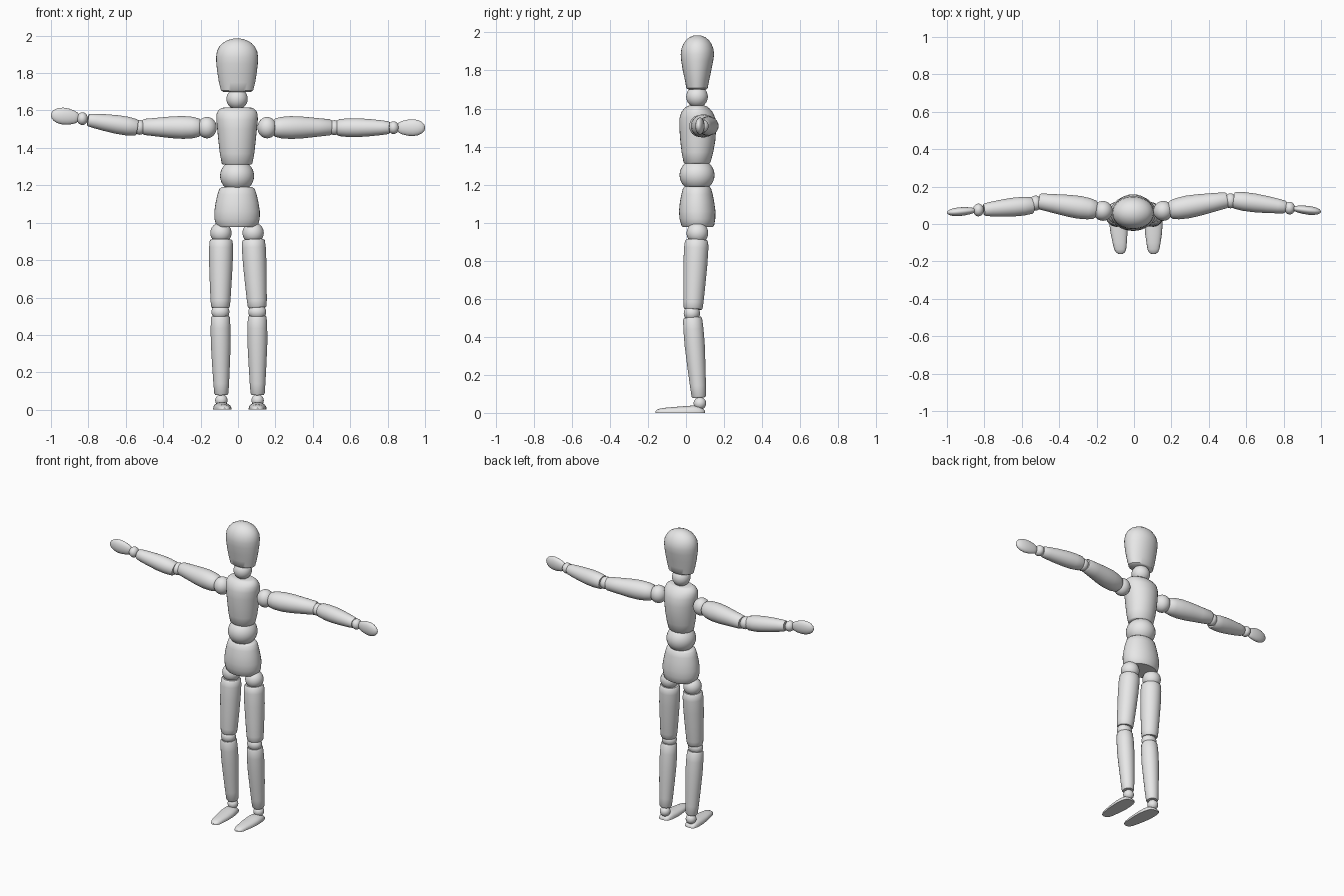
import bpy, bmesh, math
from mathutils import Vector

grey = bpy.data.materials.new("plain_grey")
grey.diffuse_color = (0.8, 0.8, 0.8, 1)
SEG = 32


def finish(bm, name):
    bmesh.ops.recalc_face_normals(bm, faces=bm.faces[:])
    me = bpy.data.meshes.new(name)
    bm.to_mesh(me)
    bm.free()
    me.materials.append(grey)
    ob = bpy.data.objects.new(name, me)
    bpy.context.collection.objects.link(ob)
    bpy.ops.object.select_all(action='DESELECT')
    ob.select_set(True)
    bpy.context.view_layer.objects.active = ob
    bpy.ops.object.shade_smooth_by_angle(angle=math.radians(42))
    return ob


def skin(name, loops):
    """Bridge successive point loops and cap both ends."""
    bm = bmesh.new()
    rings = [[bm.verts.new(p) for p in loop] for loop in loops]
    n = len(rings[0])
    for a, b in zip(rings, rings[1:]):
        for i in range(n):
            j = (i + 1) % n
            bm.faces.new((a[i], a[j], b[j], b[i]))
    bm.faces.new(rings[0])
    bm.faces.new(rings[-1])
    return finish(bm, name)


def trunk(name, cx, rows):
    """Upright elliptical part, rows of (z, half width, half depth, centre y)."""
    angles = [2 * math.pi * i / SEG for i in range(SEG)]
    skin(name, [[(cx + rx * math.cos(t), cy + ry * math.sin(t), z) for t in angles]
                for z, rx, ry, cy in rows])


def limb(name, a, b, rows, flat=1.0):
    """Turned part from a to b, rows of (fraction, radius)."""
    a, b = Vector(a), Vector(b)
    w = (b - a).normalized()
    up = Vector((0, 1, 0)) if abs(w.z) > 0.7 else Vector((0, 0, 1))
    u = (up - w * up.dot(w)).normalized()
    v = w.cross(u)
    angles = [2 * math.pi * i / SEG for i in range(SEG)]
    skin(name, [[a.lerp(b, f) + r * (u * math.cos(t) + v * flat * math.sin(t))
                 for t in angles] for f, r in rows])


def ball(name, c, r):
    bm = bmesh.new()
    bmesh.ops.create_uvsphere(bm, u_segments=SEG, v_segments=16, radius=1)
    bmesh.ops.scale(bm, vec=r if isinstance(r, tuple) else (r, r, r), verts=bm.verts)
    bmesh.ops.translate(bm, vec=c, verts=bm.verts)
    finish(bm, name)


# Head, neck and body
trunk("head", -0.005, [
    (1.70, .074, .047, .058), (1.707, .086, .056, .058), (1.75, .097, .064, .058),
    (1.80, .105, .075, .058), (1.85, .111, .084, .059), (1.885, .112, .088, .06),
    (1.915, .108, .084, .06), (1.94, .096, .074, .06), (1.96, .078, .060, .06),
    (1.975, .052, .041, .06), (1.983, .026, .021, .06), (1.985, .006, .005, .06)])
ball("neck_ball", (-.005, .058, 1.662), .057)
trunk("chest", -0.005, [
    (1.31, .074, .064, .058), (1.317, .082, .071, .058), (1.37, .092, .083, .06),
    (1.43, .099, .092, .062), (1.50, .106, .097, .062), (1.55, .111, .094, .06),
    (1.58, .110, .083, .058), (1.60, .101, .067, .057), (1.612, .086, .052, .057),
    (1.615, .074, .043, .057)])
ball("waist_ball", (-.005, .058, 1.25), (.091, .092, .086))
trunk("pelvis", -0.005, [
    (.977, .104, .080, .062), (.985, .112, .086, .062), (1.02, .121, .094, .06),
    (1.06, .122, .096, .059), (1.11, .114, .090, .058), (1.15, .105, .082, .058),
    (1.18, .095, .074, .058), (1.19, .082, .064, .058)])

# Legs: centre x of hip, knee, ankle and toe for each side
for side, hip, knee, ankle, toe in (("left", -.091, -.094, -.089, -.072),
                                    ("right", .081, .103, .105, .104)):
    ball(side + "_hip_ball", (hip, .06, .945), .057)
    limb(side + "_thigh", (hip + .001, .056, .91), (knee, .037, .545),
         [(0, .054), (.02, .061), (.12, .064), (.35, .063), (.65, .058), (.9, .053),
          (.98, .050), (1, .045)])
    ball(side + "_knee_ball", (knee, .031, .523), (.048, .043, .043))
    limb(side + "_shin", (knee, .034, .502), (ankle, .068, .08),
         [(0, .045), (.02, .050), (.15, .053), (.35, .053), (.6, .048), (.85, .042),
          (.98, .038), (1, .033)])
    ball(side + "_ankle_ball", (ankle, .073, .05), .033)
    # Foot: flat sole with a low rounded top, rows of (y, half width, height)
    loops = []
    for y, w, h in ((.1, .018, .010), (.092, .033, .02), (.07, .041, .034),
                    (.04, .046, .039), (0, .048, .036), (-.05, .045, .032),
                    (-.1, .038, .028), (-.135, .032, .023), (-.152, .024, .017),
                    (-.161, .010, .008)):
        cx = ankle + (toe - ankle) * (.07 - y) / .23
        loops.append([(cx + w * math.cos(math.pi * i / 16), y,
                       h * max(0, math.sin(math.pi * i / 16)) ** .65) for i in range(17)])
    skin(side + "_foot", loops)

# Arms: each side has its own slightly different pose
poses = {
    "left": dict(shoulder=(-.166, .070, 1.508), upper=((-.20, .075, 1.508), (-.51, .122, 1.512)),
                 elbow=(-.526, .112, 1.51), lower=((-.54, .100, 1.508), (-.803, .076, 1.55)),
                 wrist=(-.832, .075, 1.556), hand=((-.852, .073, 1.56), (-1.0, .060, 1.578))),
    "right": dict(shoulder=(.156, .070, 1.508), upper=((.19, .074, 1.508), (.50, .129, 1.51)),
                  elbow=(.516, .124, 1.508), lower=((.532, .128, 1.508), (.812, .090, 1.508)),
                  wrist=(.832, .085, 1.508), hand=((.852, .083, 1.508), (1.0, .065, 1.508)))}
for side, p in poses.items():
    ball(side + "_shoulder_ball", p["shoulder"], (.052, .053, .057))
    limb(side + "_upper_arm", *p["upper"],
         [(0, .040), (.03, .049), (.13, .057), (.3, .061), (.5, .058), (.75, .050),
          (.97, .043), (1, .037)])
    ball(side + "_elbow_ball", p["elbow"], (.034, .040, .040))
    limb(side + "_forearm", *p["lower"],
         [(0, .040), (.03, .045), (.2, .050), (.4, .050), (.65, .045), (.85, .039),
          (.97, .034), (1, .029)])
    ball(side + "_wrist_ball", p["wrist"], (.029, .034, .034))
    limb(side + "_hand", *p["hand"],
         [(0, .018), (.05, .027), (.18, .036), (.38, .043), (.58, .045), (.76, .040),
          (.89, .030), (.97, .017), (1, .004)], flat=.52)
